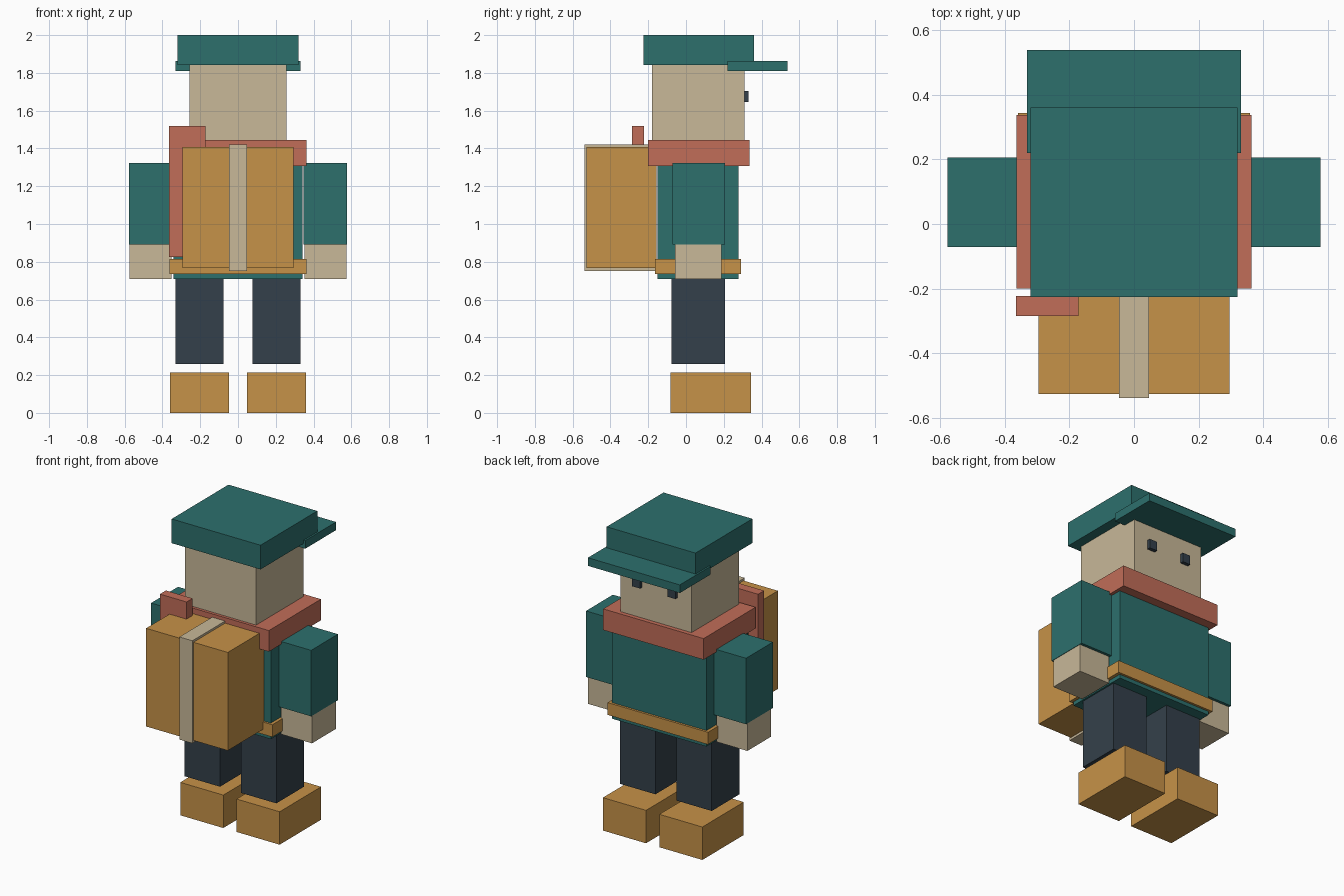
import bpy

if "Cube" in bpy.data.objects:
    bpy.data.objects.remove(bpy.data.objects["Cube"])


def material(name, rgb):
    m = bpy.data.materials.new(name)
    m.diffuse_color = (*rgb, 1.0)
    m.use_nodes = True
    m.node_tree.nodes["Principled BSDF"].inputs["Base Color"].default_value = m.diffuse_color
    return m


teal = material("teal_cloth", (0.026, 0.162, 0.152))
tan = material("tan_skin", (0.578, 0.479, 0.314))
coral = material("coral_scarf", (0.533, 0.153, 0.098))
ochre = material("ochre_leather", (0.565, 0.287, 0.065))
navy = material("navy_trousers", (0.034, 0.051, 0.069))


def box(name, mat, x, y, z):
    """Box from its (min, max) range on each axis."""
    ranges = (x, y, z)
    bpy.ops.mesh.primitive_cube_add(size=1, location=[(a + b) / 2 for a, b in ranges])
    ob = bpy.context.object
    ob.name = name
    ob.scale = [b - a for a, b in ranges]
    bpy.ops.object.transform_apply(location=False, rotation=False, scale=True)
    ob.data.materials.append(mat)
    return ob


def centred(name, mat, half, y, z):
    return box(name, mat, (-half, half), y, z)


def pair(name, mat, x, y, z):
    box("right_" + name, mat, x, y, z)
    box("left_" + name, mat, (-x[1], -x[0]), y, z)


# Legs and shoes (a small gap separates them)
pair("shoe", ochre, (0.048, 0.359), (-0.083, 0.344), (0.0, 0.215))
pair("leg", navy, (0.076, 0.331), (-0.077, 0.207), (0.26, 0.72))

# Body, belt, arms and hands
centred("torso", teal, 0.342, (-0.15, 0.277), (0.71, 1.35))
centred("belt", ochre, 0.363, (-0.164, 0.292), (0.735, 0.815))
pair("arm", teal, (0.346, 0.578), (-0.071, 0.206), (0.892, 1.323))
pair("hand", tan, (0.351, 0.575), (-0.058, 0.188), (0.71, 0.90))

# Head and eyes (the face looks along +y)
centred("head", tan, 0.257, (-0.181, 0.309), (1.40, 1.85))
pair("eye", navy, (0.1, 0.156), (0.30, 0.332), (1.645, 1.705))

# Cap with its brim over the face
centred("cap", teal, 0.321, (-0.226, 0.36), (1.842, 2.0))
centred("cap_brim", teal, 0.332, (0.22, 0.538), (1.81, 1.863))

# Scarf with a tail hanging down the back
centred("scarf", coral, 0.363, (-0.2, 0.337), (1.306, 1.444))
box("scarf_tail", coral, (-0.365, -0.172), (-0.285, -0.223), (0.825, 1.52))

# Backpack and its middle strap
centred("backpack", ochre, 0.295, (-0.527, -0.155), (0.767, 1.408))
centred("backpack_strap", tan, 0.047, (-0.538, -0.155), (0.752, 1.422))
